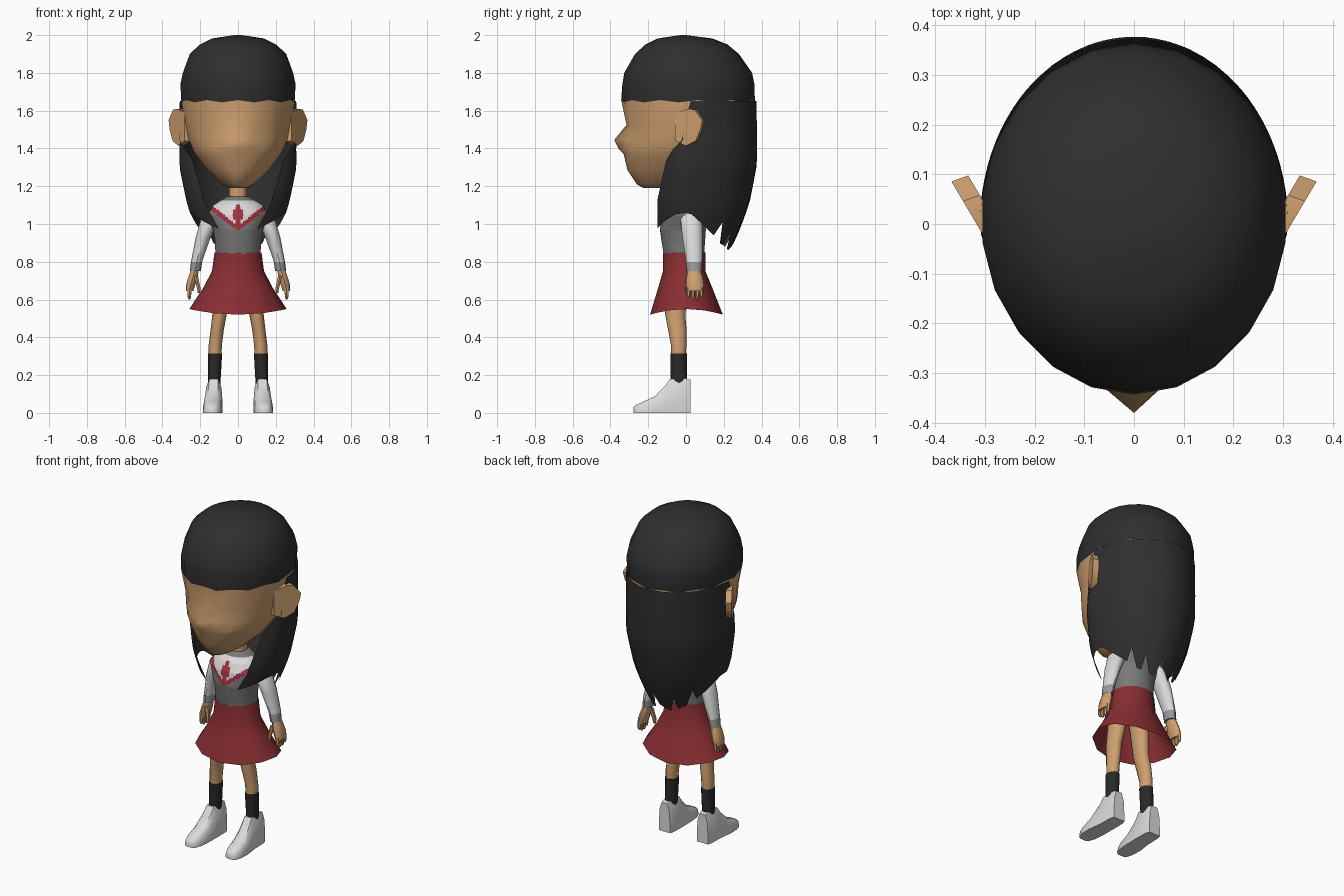
import bpy, bmesh, math

if "Cube" in bpy.data.objects:
    bpy.data.objects.remove(bpy.data.objects["Cube"])

COLOURS = {
    "skin": (0.62, 0.35, 0.16), "black_hair": (0.028, 0.028, 0.028),
    "grey_jumper": (0.19, 0.19, 0.19), "white_cloth": (0.70, 0.70, 0.70),
    "cuff_grey": (0.32, 0.32, 0.32), "skirt_red": (0.25, 0.027, 0.032),
    "tie_red": (0.36, 0.03, 0.045), "sock_black": (0.022, 0.022, 0.022),
}
MATS = {}
for n, c in COLOURS.items():
    MATS[n] = bpy.data.materials.new(n)
    MATS[n].diffuse_color = (*c, 1)


def make(name, verts, faces, mats, rule=None, angle=40):
    """Mesh object with outward normals, colours by rule on face centres."""
    me = bpy.data.meshes.new(name)
    me.from_pydata(verts, [], faces)
    bm = bmesh.new()
    bm.from_mesh(me)
    bmesh.ops.recalc_face_normals(bm, faces=bm.faces)
    bm.to_mesh(me)
    bm.free()
    for m in mats:
        me.materials.append(MATS[m])
    if rule:
        for p in me.polygons:
            p.material_index = rule(p.center)
    me.shade_smooth()
    me.set_sharp_from_angle(angle=math.radians(angle))
    ob = bpy.data.objects.new(name, me)
    bpy.context.collection.objects.link(ob)
    return ob


def bridge(rows, n, closed=True):
    last = n if closed else n - 1
    return [(r * n + i, r * n + (i + 1) % n, (r + 1) * n + (i + 1) % n, (r + 1) * n + i)
            for r in range(rows - 1) for i in range(last)]


def loft(name, rings, segs, mats, rule=None, sx=1, caps=True, angle=40, tweak=None):
    """Stack of elliptical rings: (z, half width, front y, back y, centre x)."""
    verts = []
    for r, ring in enumerate(rings):
        z, rx, y0, y1 = ring[:4]
        cx = ring[4] if len(ring) > 4 else 0
        for i in range(segs):
            a = 2 * math.pi * i / segs          # 0 = front
            v = [sx * (cx + rx * math.sin(a)), (y0 + y1) / 2 - (y1 - y0) / 2 * math.cos(a), z]
            if tweak:
                tweak(r, i, a, v)
            verts.append(tuple(v))
    faces = bridge(len(rings), segs)
    if caps:
        faces += [tuple(range(segs)), tuple(range((len(rings) - 1) * segs, len(rings) * segs))]
    return make(name, verts, faces, mats, rule, angle)


def interp(keys, t):
    """Piecewise linear lookup in ascending (t, values...) keys."""
    if t <= keys[0][0]:
        return keys[0][1:]
    for a, b in zip(keys, keys[1:]):
        if t <= b[0]:
            f = (t - a[0]) / (b[0] - a[0])
            return tuple(p + (q - p) * f for p, q in zip(a[1:], b[1:]))
    return keys[-1][1:]


# Head: face below the fringe line, hair cap above, pointed nose at the front
head_rings = [(1.19, .05, -.225, .03), (1.21, .085, -.26, .10), (1.285, .165, -.31, .20),
              (1.37, .228, -.33, .26), (1.395, .242, -.335, .28), (1.445, .262, -.325, .30),
              (1.525, .282, -.315, .33), (1.65, .303, -.343, .365), (1.74, .308, -.337, .362),
              (1.80, .295, -.327, .35), (1.90, .258, -.27, .28), (1.95, .205, -.215, .22),
              (1.982, .14, -.15, .14), (2.0, .02, -.03, .0)]


def head_tweak(r, i, a, v):
    if r == 5 and i == 0:
        v[1] = -.38                              # nose tip
    if r == 4 and i == 0:
        v[1] = -.355
    if r == 7:
        v[2] += .006 * (-1) ** i                 # uneven fringe


loft("head", head_rings, 22, ["skin", "black_hair"],
     lambda c: int(c.z > 1.64), angle=60, tweak=head_tweak)

# Long hair: curtain round the back, side locks coming forward to points
shape = [(.85, .16, .23, .17, 153), (.97, .22, .285, .17, 153), (1.08, .262, .325, .19, 142),
         (1.13, .275, .34, .20, 139), (1.30, .31, .373, .17, 132), (1.36, .31, .376, .16, 128),
         (1.45, .31, .377, .16, 96), (1.65, .309, .372, .16, 86)]
hem = [(0, .90), (.12, .86), (.3, .90), (.45, .98), (.6, 1.06), (.75, 1.05), (1, .975)]
COLS, ROWS = 49, 14
verts = []
for r in range(ROWS):
    for c in range(COLS):
        t = 2 * c / (COLS - 1) - 1
        low = interp(hem, abs(t))[0]
        if c in (16, 20, 25, 29, 32):            # narrow slits in the hem
            low += .09
        z = 1.65 + (low - 1.65) * r / (ROWS - 1)
        rx, yb, yf, amax = interp(shape, z)
        a = t * math.radians(amax)
        verts.append((rx * math.sin(a), math.cos(a) * (yb if math.cos(a) > 0 else yf), z))
make("long_hair", verts, bridge(ROWS, COLS, False), ["black_hair"], angle=60)

# Neck
loft("neck", [(1.08, .055, -.05, .06), (1.15, .048, -.045, .055), (1.26, .05, -.045, .055)],
     12, ["skin"])

# Jumper with a white V collar, red trim and tie
body = [(.82, .118, -.115, .095), (.90, .122, -.128, .10), (.97, .132, -.138, .105),
        (1.05, .162, -.125, .10), (1.10, .13, -.10, .09), (1.145, .06, -.05, .065)]


def jumper_colour(c):
    if c.z > 1.122 or c.y > 0:
        return 0
    if abs(c.x) < .032 * (1 - abs(c.z - 1.05) / .065):
        return 2
    v = c.z - (.962 + .78 * abs(c.x))
    return 1 if v > .028 else 2 if v > 0 else 0


loft("jumper", [(z, *interp(body, z)) for z in [.82 + .325 * k / 48 for k in range(49)]],
     72, ["grey_jumper", "white_cloth", "tie_red"], jumper_colour, angle=60)


# Flared skirt, open below, hem dipping at front and back
def skirt_tweak(r, i, a, v):
    if r == 0:
        v[2] -= .03 * math.cos(a) ** 2


loft("skirt", [(.55, .258, -.19, .195), (.66, .185, -.148, .14), (.75, .138, -.122, .103),
               (.85, .124, -.122, .102)], 12, ["skirt_red"], caps=False, angle=60,
     tweak=skirt_tweak)

for side, sx in (("right", 1), ("left", -1)):
    # Ear: flat plate swept backwards
    outline = [(-.02, 1.59), (.06, 1.61), (.10, 1.605), (.146, 1.55), (.135, 1.50),
               (.105, 1.44), (.05, 1.415), (-.02, 1.44)]
    dx, dy = .51, .86
    ev = []
    for k in (0, 1):
        for s, z in outline:
            ev.append((sx * (.293 + dx * s - .034 * k), -.04 + dy * s + .012 * k, z))
    n = len(outline)
    make(side + "_ear", ev, bridge(2, n) + [tuple(range(n)), tuple(range(n, 2 * n))], ["skin"])

    # Sleeve with grey cuff
    loft(side + "_sleeve",
         [(.75, .029, .003, .083, .226), (.80, .030, .0, .086, .219), (.81, .030, .0, .086, .217),
          (.93, .040, -.02, .088, .184), (1.03, .048, -.03, .085, .147), (1.075, .022, .0, .055, .125)],
         12, ["white_cloth", "cuff_grey"], lambda c: int(c.z < .802), sx)

    # Hand, fingers and thumb
    loft(side + "_hand",
         [(.645, .020, .004, .092, .256), (.68, .026, .0, .095, .250), (.72, .026, .002, .088, .238),
          (.77, .021, .015, .072, .226)], 10, ["skin"], None, sx)
    for k in range(4):
        y = .003 + .023 * k
        tip = .60 + (.012 if k in (0, 3) else 0)
        loft(f"{side}_finger_{k + 1}",
             [(tip, .006, y + .005, y + .016, .257), (tip + .015, .011, y, y + .021, .258),
              (.665, .012, y, y + .022, .255)], 6, ["skin"], None, sx)
    loft(side + "_thumb",
         [(.635, .007, -.002, .014, .207), (.66, .011, -.006, .020, .208),
          (.725, .012, .0, .034, .222)], 6, ["skin"], None, sx)

    # Leg and sock
    loft(side + "_leg",
         [(.30, .034, -.078, .0, .122), (.36, .035, -.08, .002, .120), (.44, .035, -.095, .003, .110),
          (.52, .038, -.11, -.004, .098), (.70, .05, -.11, .02, .075)], 12, ["skin"], None, sx)
    loft(side + "_sock",
         [(.14, .033, -.08, .005, .127), (.315, .037, -.083, .004, .121)],
         12, ["sock_black"], None, sx)

    # Shoe: sections along the foot (y, half width, height)
    sections = [(.025, .038, .175), (.0, .045, .182), (-.085, .047, .18), (-.11, .048, .145),
                (-.165, .052, .088), (-.23, .048, .058), (-.265, .036, .042), (-.278, .02, .03)]
    cross = [(-1, 0), (-1, .25), (-.86, .75), (-.5, 1), (.5, 1), (.86, .75), (1, .25), (1, 0)]
    sv = [(sx * (.14 - .012 * h / .18 + w * u), y, h * q) for y, w, h in sections for u, q in cross]
    m = len(cross)
    make(side + "_shoe", sv, bridge(len(sections), m)
         + [tuple(range(m)), tuple(range(len(sv) - m, len(sv)))], ["white_cloth"], angle=45)

for m in bpy.data.materials:
    if m.users and not m.is_grease_pencil:
        m.use_nodes = True
        m.node_tree.nodes["Principled BSDF"].inputs["Base Color"].default_value = m.diffuse_color
